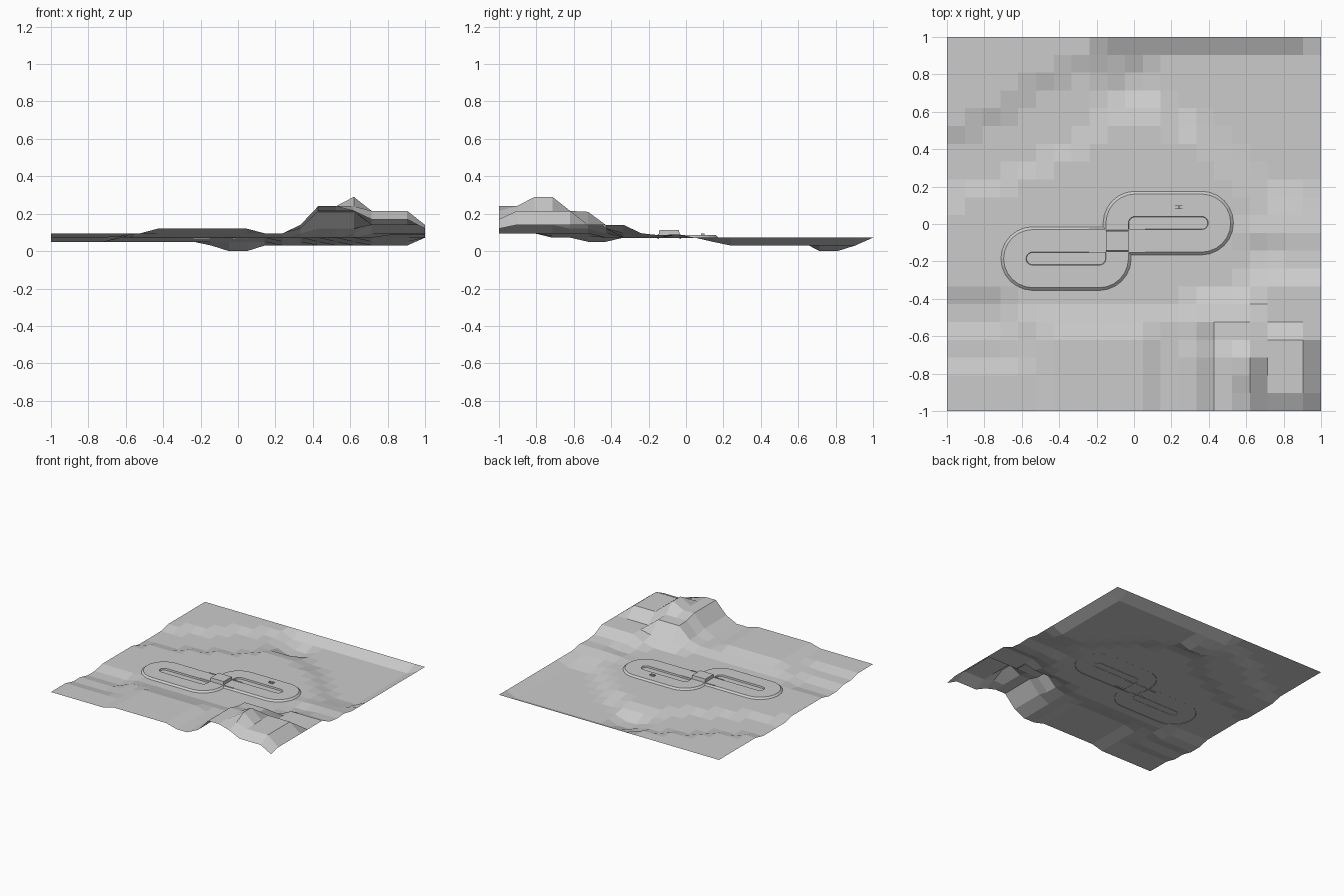
import bpy, bmesh, math
from mathutils import Vector

if "Cube" in bpy.data.objects:
    bpy.data.objects.remove(bpy.data.objects["Cube"])

grey = bpy.data.materials.new("plain grey")
grey.diffuse_color = (0.6, 0.6, 0.6, 1)
grey.use_nodes = True
grey.node_tree.nodes["Principled BSDF"].inputs["Base Color"].default_value = grey.diffuse_color


def make(name, bm):
    me = bpy.data.meshes.new(name)
    bm.to_mesh(me)
    bm.free()
    me.materials.append(grey)
    ob = bpy.data.objects.new(name, me)
    bpy.context.collection.objects.link(ob)
    return ob


def lerp(points, x):
    for (x0, y0), (x1, y1) in zip(points, points[1:]):
        if x <= x1:
            return y0 + (y1 - y0) * (x - x0) / (x1 - x0)
    return points[-1][1]


# Terrain: 21 x 21 stepped height field
N = 21
BANK = [(-1, .11), (-.43, .36), (0, .62), (.15, .57), (.47, .36), (.7, .1), (1.01, .1)]
# hill heights, columns x = 0.24 .. 1.0, rows from y = -1 northwards
HILL = [
    [.095, .14, .24, .24, .215, .17, .17, .17, .12],
    [.095, .14, .24, .24, .24, .215, .215, .215, .14],
    [.095, .14, .24, .24, .29, .215, .215, .215, .14],
    [.095, .14, .24, .24, .29, .215, .215, .215, .14],
    [.095, .12, .215, .215, .215, .215, .215, .215, .14],
    [.095, .12, .21, .21, .21, .14, .14, .14, .14],
    [.072, .095, .12, .12, .12, .14, .14, .14, .14],
    [.072, .072, .072, .072, .095, .14, .14, .14, .14],
    [.072, .072, .072, .072, .072, .095, .095, .095, .095],
    [.072, .072, .072, .072, .072, .072, .085, .085, .085],
    [.072, .072, .072, .072, .085, .09, .09, .09, .09],
]


def height(i, j):
    x, y = -1 + 2 * i / N, -1 + 2 * j / N
    if i >= 13 and j < len(HILL):
        return HILL[j][i - 13]
    if y < -.3:                                   # southern terrace and west ditch
        if j <= 4 and -.45 < x < .1:
            return .12
        if x < -.68:
            return .095 if j <= 2 else .072 if j <= 4 else .05 if j <= 6 else .072
        if x < -.6:
            return .095 if j <= 2 else .08 if j <= 5 else .072
        return .095 if j <= 5 else .072
    if i == N or j == N:                          # raised outer rim
        return .072
    if i in (10, 11) and j in (18, 19):           # deepest pool
        return 0
    if x < -.18 and y > .44 + .6 * (x + 1):       # far river bank
        return .072
    d = lerp(BANK, x)
    if y < d:
        return .072
    return .05 if y < d + .09 or x < -.2 else .03


bm = bmesh.new()
g = [[bm.verts.new((-1 + 2 * i / N, -1 + 2 * j / N, height(i, j)))
      for j in range(N + 1)] for i in range(N + 1)]
for i in range(N):
    for j in range(N):
        bm.faces.new((g[i][j], g[i + 1][j], g[i + 1][j + 1], g[i][j + 1]))
make("terrain", bm)

# Road loop: raised strip with a wide outer and a steep inner shoulder
CX, CY, R, BASE, TOP = -.09, -.09, .095, .07, .085


def arc(cx, cy, a0, a1, n):
    return [(cx + R * math.cos(math.radians(a0 + (a1 - a0) * k / n)),
             cy + R * math.sin(math.radians(a0 + (a1 - a0) * k / n))) for k in range(n + 1)]


path = [(CX, CY)] + arc(CX + R, .005, 180, 90, 6) + arc(.362, .005, 90, -90, 12) + [(CX, CY)]
SECTION = [(.077, BASE), (.06, TOP), (-.06, TOP), (-.063, BASE)]   # left offset, z


def road(name, half_turn):
    bm = bmesh.new()
    rows = []
    pts = [Vector(p) for p in path]
    for k, p in enumerate(pts):
        t = Vector((0, 0))
        if k > 0:
            t += (p - pts[k - 1]).normalized()
        if k < len(pts) - 1:
            t += (pts[k + 1] - p).normalized()
        t.normalize()
        rows.append([bm.verts.new((p.x - t.y * o, p.y + t.x * o, z)) for o, z in SECTION])
    for a, b in zip(rows, rows[1:]):
        for k in range(len(SECTION) - 1):
            bm.faces.new((a[k + 1], b[k + 1], b[k], a[k]))
    if half_turn:
        for v in bm.verts:
            v.co.x, v.co.y = 2 * CX - v.co.x, 2 * CY - v.co.y
    make(name, bm)


road("road_loop_east", False)
road("road_loop_west", True)


def block(name, x0, x1, y0, y1, z0, z1, taper=0.0):
    bm = bmesh.new()
    bmesh.ops.create_cube(bm, size=1)
    for v in bm.verts:
        top = v.co.z > 0
        v.co.x = x1 if v.co.x > 0 else x0
        v.co.y = (y1 - taper * top) if v.co.y > 0 else (y0 + taper * top)
        v.co.z = z1 if top else z0
    make(name, bm)


# Bridge over the crossing, with wing walls along the lower road
block("bridge_deck", CX - .06, CX + .06, CY - .06, CY + .06, .07, .112, .008)
for sx in (-1, 1):
    for sy in (-1, 1):
        xs = sorted((CX + sx * .06, CX + sx * .15))
        ys = sorted((CY + sy * .055, CY + sy * .062))
        block("bridge_wing_wall", *xs, *ys, .066, .089)

# Start gate on the north straight: two posts and a bar
for y in (.079, .095):
    block("start_gate_post", .22, .26, y, y + .005, .084, .094)
block("start_gate_bar", .235, .245, .079, .1, .09, .094)
